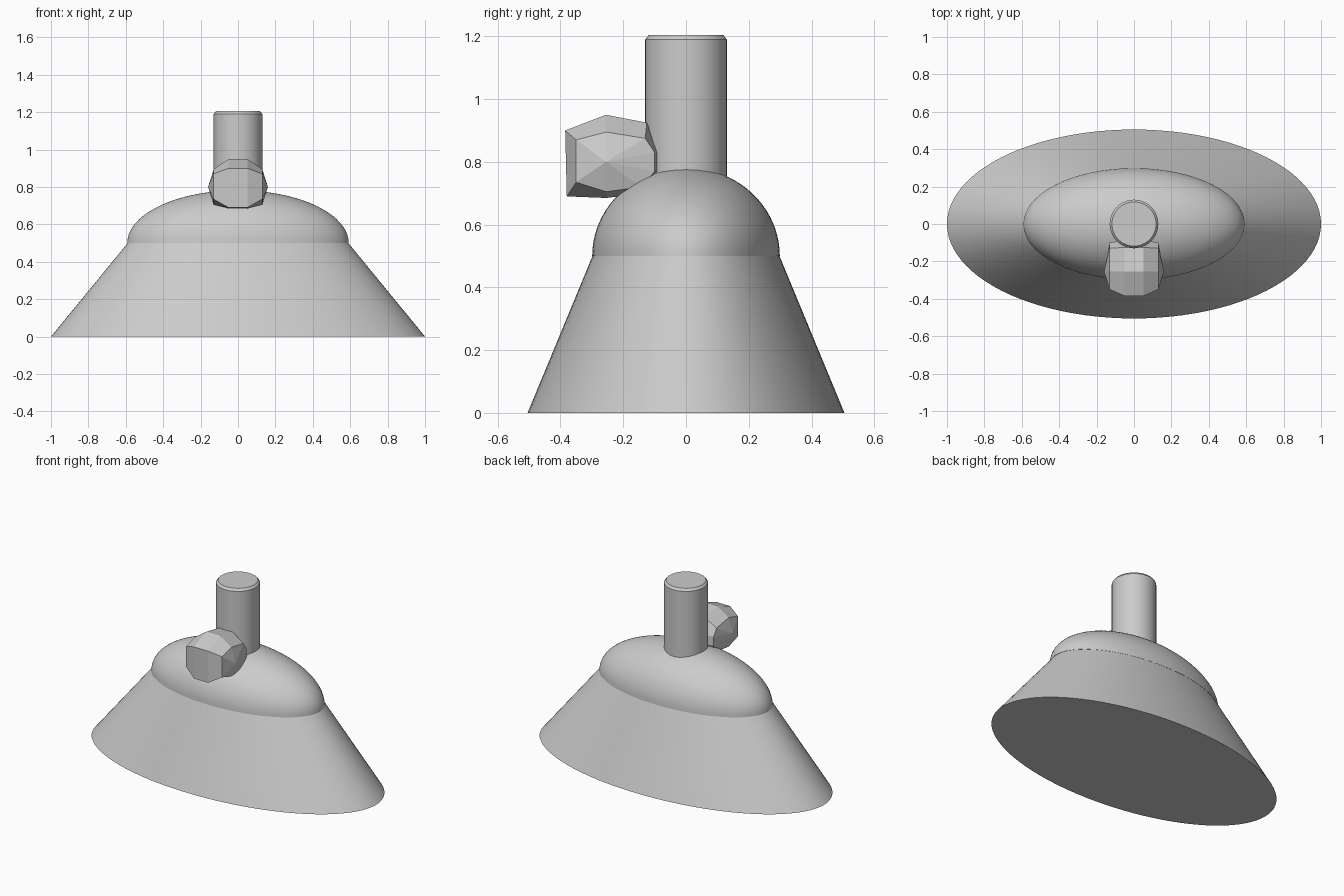
import bpy, bmesh, math

if "Cube" in bpy.data.objects:
    bpy.data.objects.remove(bpy.data.objects["Cube"])


def smooth(obj, angle=30):
    bpy.ops.object.select_all(action='DESELECT')
    obj.select_set(True)
    bpy.context.view_layer.objects.active = obj
    bpy.ops.object.shade_smooth_by_angle(angle=math.radians(angle))


def loft(name, rings, tips=(False, False)):
    """Bridge rings of points; a one-point ring makes a pole, other ends are capped."""
    bm = bmesh.new()
    rows = [[bm.verts.new(p) for p in ring] for ring in rings]
    for a, b in zip(rows, rows[1:]):
        n = max(len(a), len(b))
        for i in range(n):
            j = (i + 1) % n
            if len(a) == 1:
                bm.faces.new((a[0], b[i], b[j]))
            elif len(b) == 1:
                bm.faces.new((a[i], a[j], b[0]))
            else:
                bm.faces.new((a[i], a[j], b[j], b[i]))
    for row in (rows[0], rows[-1]):
        if len(row) > 2:
            bm.faces.new(row)
    bmesh.ops.recalc_face_normals(bm, faces=bm.faces)
    mesh = bpy.data.meshes.new(name)
    bm.to_mesh(mesh)
    bm.free()
    obj = bpy.data.objects.new(name, mesh)
    bpy.context.collection.objects.link(obj)
    return obj


def ellipse(rx, ry, z, n=96):
    return [(rx * math.cos(2 * math.pi * i / n), ry * math.sin(2 * math.pi * i / n), z)
            for i in range(n)]


# Flared oval skirt
smooth(loft("skirt", [ellipse(1, 0.505, 0), ellipse(0.59, 0.298, 0.5)]))

# Rounded oval dome
steps = 20
rings = []
for k in range(steps):
    t = math.pi / 2 * k / steps
    rings.append(ellipse(0.592 * math.cos(t), 0.299 * math.cos(t), 0.5 + 0.282 * math.sin(t)))
smooth(loft("dome", rings + [[(0, 0, 0.782)]]))

# Round post with chamfered top
smooth(loft("post", [ellipse(0.13, 0.13, 0.5, 48), ellipse(0.13, 0.13, 1.19, 48),
                     ellipse(0.118, 0.118, 1.205, 48)]))

# Faceted knob: mirrored (y, z) sections along x with a pole on each side
outer = [(-.385, .90), (-.255, .95), (-.125, .925), (-.085, .83),
         (-.085, .77), (-.125, .70), (-.255, .685), (-.38, .69)]
inner = [(-.35, .87), (-.255, .895), (-.13, .875), (-.10, .83),
         (-.10, .77), (-.14, .72), (-.255, .705), (-.35, .735)]
half = [(0.05, outer), (0.13, inner), (0.16, [(-.255, .80)])]
sections = [(-x, s) for x, s in reversed(half)] + half
loft("knob", [[(x, y, z) for y, z in s] for x, s in sections])
